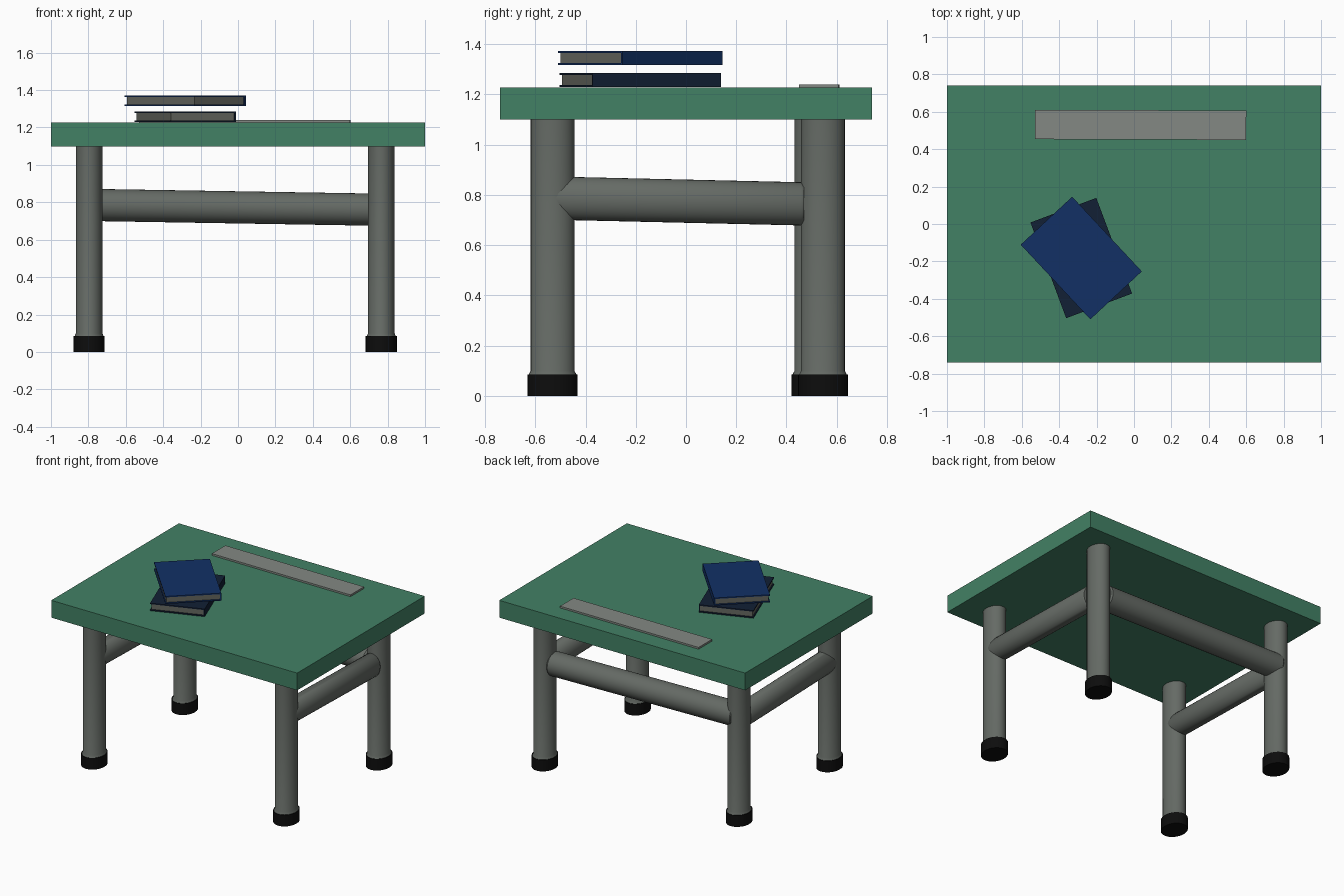
import bpy, bmesh, math
from mathutils import Vector, Matrix

if "Cube" in bpy.data.objects:
    bpy.data.objects.remove(bpy.data.objects["Cube"])


def material(name, rgb):
    m = bpy.data.materials.new(name)
    m.diffuse_color = (*rgb, 1)
    m.use_nodes = True
    m.node_tree.nodes["Principled BSDF"].inputs["Base Color"].default_value = m.diffuse_color
    return m


GREEN = material("green_paint", (0.055, 0.22, 0.13))
STEEL = material("grey_metal", (0.13, 0.145, 0.13))
RUBBER = material("black_rubber", (0.004, 0.004, 0.004))
RULER = material("ruler_grey", (0.23, 0.25, 0.23))
DARK = material("dark_cover", (0.006, 0.014, 0.035))
BLUE = material("blue_cover", (0.006, 0.03, 0.13))
PAPER = material("paper", (0.13, 0.135, 0.115))


def finish(name, bm, mat):
    bmesh.ops.recalc_face_normals(bm, faces=bm.faces)
    me = bpy.data.meshes.new(name)
    bm.to_mesh(me)
    bm.free()
    me.materials.append(mat)
    ob = bpy.data.objects.new(name, me)
    bpy.context.collection.objects.link(ob)
    return ob


def boxes(name, parts, mat, loc=(0, 0, 0), angle=0):
    """Each part is (centre, size); all parts are joined in one object."""
    bm = bmesh.new()
    for c, s in parts:
        bmesh.ops.create_cube(bm, size=1, matrix=Matrix.Translation(c) @ Matrix.Diagonal((*s, 1)))
    ob = finish(name, bm, mat)
    ob.location = loc
    ob.rotation_euler.z = math.radians(angle)
    return ob


def lathe(name, profile, origin, u, v, axis, mat, n=32):
    """Elliptical solid: profile of (radius factor, distance), u and v are half-widths."""
    bm = bmesh.new()
    o, u, v, axis = (Vector(a) for a in (origin, u, v, axis))
    rings = []
    for r, d in profile:
        ring = []
        for i in range(n):
            a = 2 * math.pi * i / n
            ring.append(bm.verts.new(o + axis * d + (u * math.cos(a) + v * math.sin(a)) * r))
        rings.append(ring)
    for a, b in zip(rings, rings[1:]):
        for i in range(n):
            j = (i + 1) % n
            bm.faces.new((a[i], a[j], b[j], b[i]))
    bm.faces.new(rings[0])
    bm.faces.new(rings[-1])
    ob = finish(name, bm, mat)
    bpy.ops.object.select_all(action='DESELECT')
    ob.select_set(True)
    bpy.context.view_layer.objects.active = ob
    bpy.ops.object.shade_smooth_by_angle(angle=math.radians(35))
    return ob


def rail(name, p, q, side):
    p, q = Vector(p), Vector(q)
    d = (q - p).normalized()
    length = (q - p).length
    lathe(name, [(0.95, 0), (1, 0.006), (1, length - 0.012), (0.9, length)],
          p, side, (0, 0, 0.086), d, STEEL)


# Table top
boxes("table_top", [((0, 0, 1.163), (2, 1.482, 0.127))], GREEN)

# Legs with a small flare over the rubber feet
RX, RY = 0.071, 0.087
legs = {"front_left": (-0.796, -0.531), "front_right": (0.766, -0.531),
        "back_left": (-0.796, 0.519), "back_right": (0.766, 0.545)}
for key, (x, y) in legs.items():
    lathe(key + "_leg", [(1.1, 0.083), (1, 0.1), (1, 1.105)],
          (x, y, 0), (RX, 0, 0), (0, RY, 0), (0, 0, 1), STEEL)
    lathe(key + "_foot", [(1, 0), (1, 0.084)],
          (x, y, 0), (0.083, 0, 0), (0, 0.099, 0), (0, 0, 1), RUBBER)

# Slightly sloping rails on the left, right and back
rail("left_rail", (-0.796, -0.53, 0.787), (-0.796, 0.47, 0.764), (0.07, 0, 0))
rail("right_rail", (0.766, -0.53, 0.787), (0.766, 0.47, 0.764), (0.07, 0, 0))
rail("back_rail", (-0.79, 0.53, 0.786), (0.71, 0.53, 0.761), (0, 0.086, 0))

# Ruler
boxes("ruler", [((0, 0, 0), (1.13, 0.157, 0.013))], RULER, (0.035, 0.53, 1.233), -0.2)

# Books: two boards and a spine around inset pages
L, W, H, T = 0.546, 0.376, 0.056, 0.008
for name, z, angle, mat in (("lower_book", 1.258, -69.5, DARK), ("upper_book", 1.344, -47, BLUE)):
    loc = (-0.282, -0.182, z)
    boxes(name + "_cover", [((0, 0, H / 2 - T / 2), (L, W, T)),
                            ((0, 0, -H / 2 + T / 2), (L, W, T)),
                            ((0, W / 2 - T / 2, 0), (L, T, H - 2 * T))], mat, loc, angle)
    boxes(name + "_pages", [((0, 0, 0), (L - 0.016, W - 0.016, H - 2 * T))], PAPER, loc, angle)
